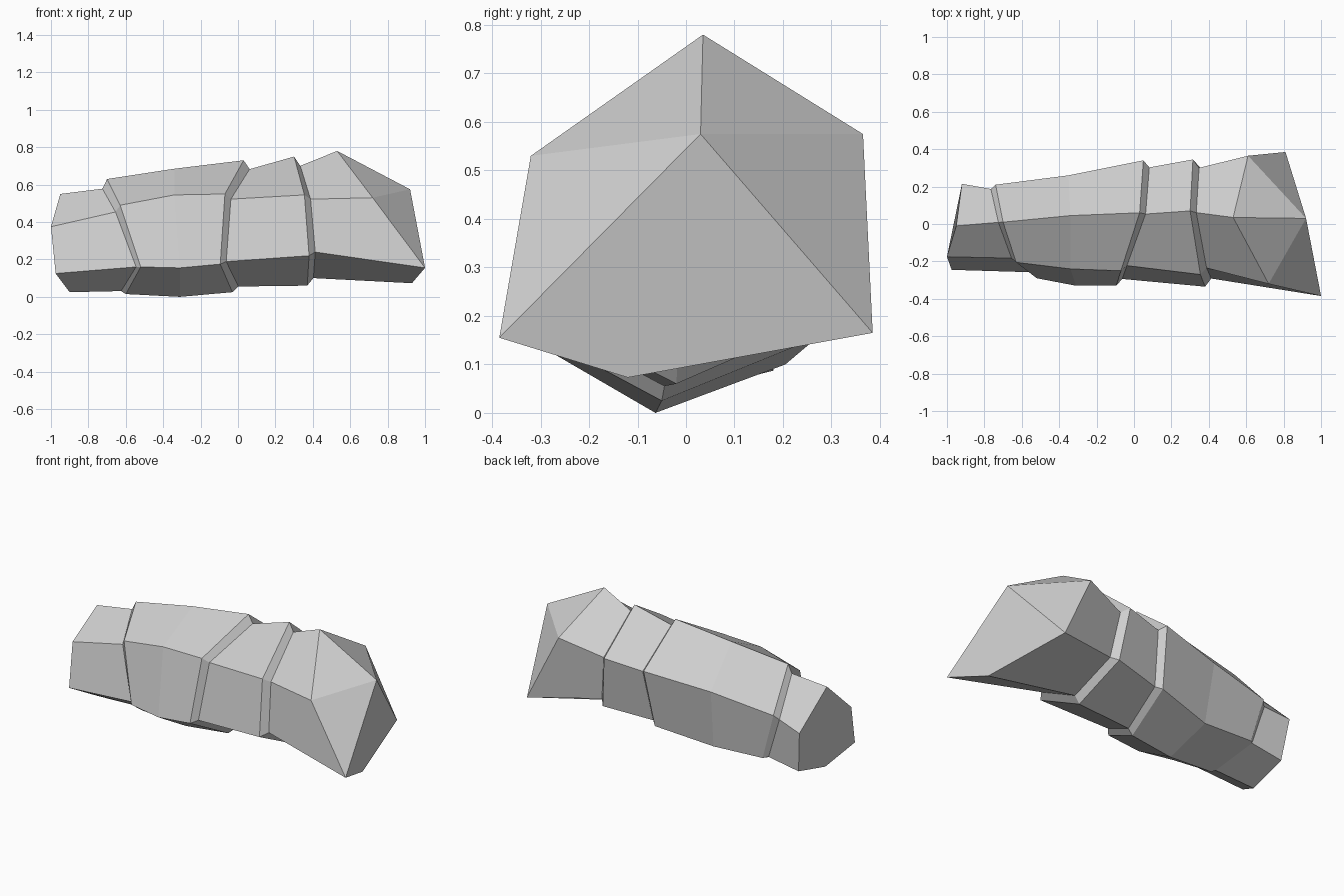
import bpy, bmesh
from mathutils import Vector

if "Cube" in bpy.data.objects:
    bpy.data.objects.remove(bpy.data.objects["Cube"])

# Six-sided cross-sections along x; corners run:
# top, front upper, front lower, bottom, back lower, back upper
tail = [(-.95, -.01, .55), (-1, -.175, .375), (-.975, -.245, .125),
        (-.90, -.065, .025), (-.89, .18, .087), (-.92, .215, .34)]
shoulder = [(-.70, .01, .63), (-.63, -.205, .49), (-.52, -.29, .16),
            (-.60, -.063, .015), (-.66, .20, .115), (-.74, .21, .40)]
middle = [(-.34, .045, .685), (-.34, -.24, .545), (-.31, -.33, .155),
          (-.31, -.063, .0), (-.33, .205, .10), (-.35, .26, .46)]
waist = [(.03, .06, .73), (-.07, -.25, .55), (-.095, -.33, .175),
         (-.03, -.05, .025), (.022, .27, .155), (.05, .34, .51)]
neck = [(.30, .07, .75), (.355, -.27, .545), (.38, -.335, .22),
        (.37, -.02, .06), (.355, .30, .20), (.315, .345, .52)]
crown = [(.53, .035, .78), (.72, -.32, .53), (1, -.385, .155),
         (.93, -.12, .073), (.81, .385, .165), (.61, .365, .575)]
tip = (.92, .03, .575)


def groove(ring, dx, scale, zc):
    """Shrunken, shifted copy of a cross-section: the inner edge of a step."""
    return [(x + dx, y * scale, zc + (z - zc) * scale) for x, y, z in ring]


rings = [tail,
         groove(shoulder, -.025, .89, .16), shoulder,
         middle,
         waist, groove(waist, .032, .89, .30),
         neck, groove(neck, .033, .87, .37),
         crown]

bm = bmesh.new()
loops = [[bm.verts.new(Vector(p)) for p in ring] for ring in rings]

# Side walls
for a, b in zip(loops, loops[1:]):
    for i in range(6):
        j = (i + 1) % 6
        bm.faces.new((a[i], a[j], b[j], b[i]))

# Flat tail end
bm.faces.new(loops[0])

# Faceted head end meeting at the tip
apex = bm.verts.new(tip)
t, fu, fl, bo, bl, bu = loops[-1]
for face in ((t, fu), (fu, fl), (fl, bo, bl), (bl, bu), (bu, t)):
    bm.faces.new((*face, apex))

bmesh.ops.recalc_face_normals(bm, faces=bm.faces)
mesh = bpy.data.meshes.new("rock_log")
bm.to_mesh(mesh)
bm.free()

# Single stone grey
stone = bpy.data.materials.new("stone_grey")
stone.diffuse_color = (.62, .62, .62, 1)
stone.use_nodes = True
stone.node_tree.nodes["Principled BSDF"].inputs["Base Color"].default_value = stone.diffuse_color
mesh.materials.append(stone)
bpy.context.collection.objects.link(bpy.data.objects.new("rock_log", mesh))
